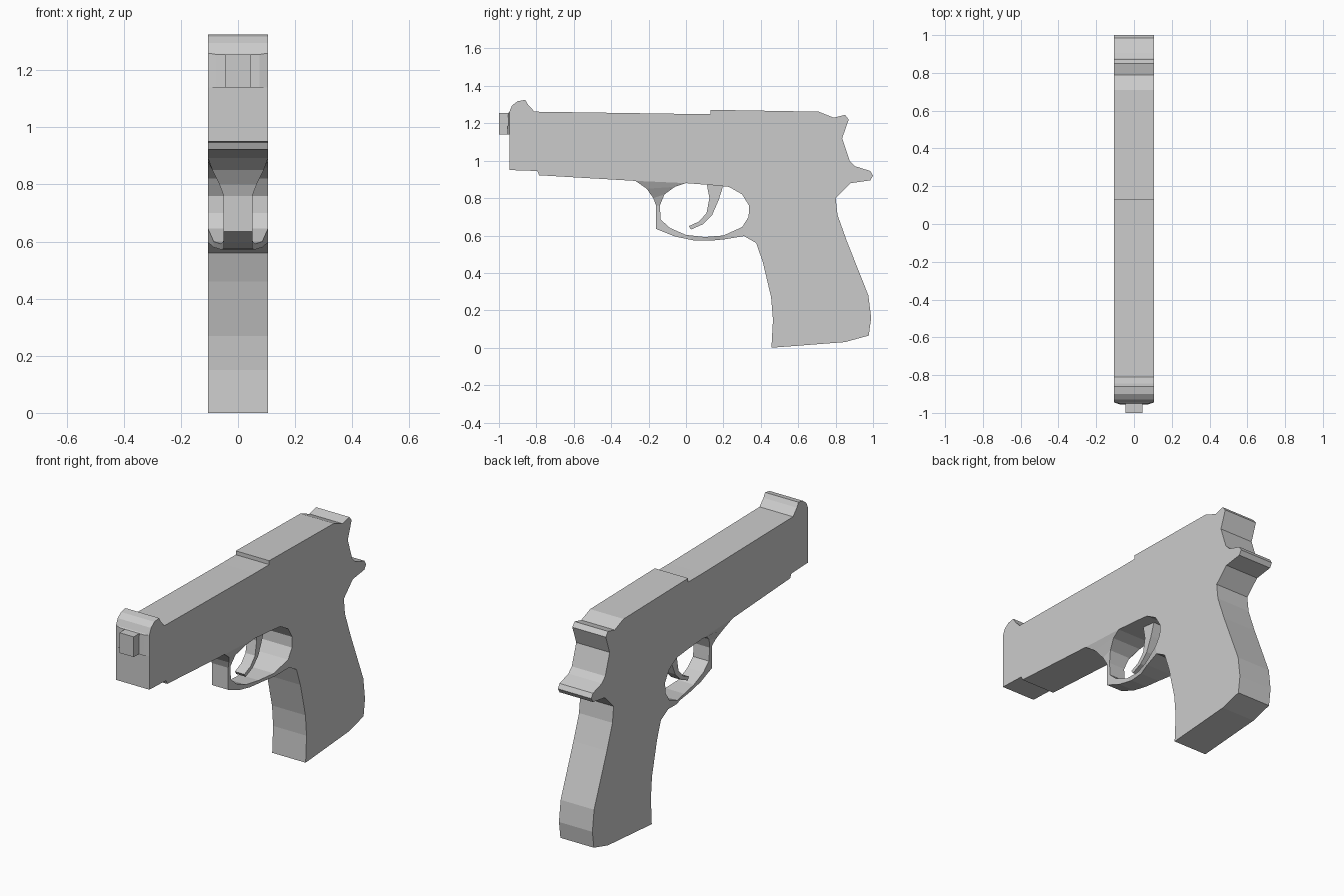
import bpy, bmesh


def finish(name, bm):
    bmesh.ops.recalc_face_normals(bm, faces=bm.faces[:])
    mesh = bpy.data.meshes.new(name)
    bm.to_mesh(mesh)
    bm.free()
    obj = bpy.data.objects.new(name, mesh)
    bpy.context.collection.objects.link(obj)
    return obj


def extrude_profile(name, points, half):
    """Side profile (y, z) extruded symmetrically across x."""
    bm = bmesh.new()
    face = bm.faces.new([bm.verts.new((-half, y, z)) for y, z in points])
    new = bmesh.ops.extrude_face_region(bm, geom=[face], use_keep_orig=True)["geom"]
    for v in new:
        if isinstance(v, bmesh.types.BMVert):
            v.co.x = half
    return finish(name, bm)


def loft(name, sections):
    """Rectangular sections (outer y, z, inner y, z, half width) joined in order."""
    bm = bmesh.new()
    rings = []
    for oy, oz, iy, iz, w in sections:
        rings.append([bm.verts.new(p) for p in
                      ((-w, oy, oz), (w, oy, oz), (w, iy, iz), (-w, iy, iz))])
    for a, b in zip(rings, rings[1:]):
        for i in range(4):
            j = (i + 1) % 4
            bm.faces.new((a[i], a[j], b[j], b[i]))
    bm.faces.new(rings[0])
    bm.faces.new(rings[-1])
    return finish(name, bm)


# Slide, frame and grip in one full-width profile
top = [(-0.945, 0.95), (-0.945, 1.26), (-0.93, 1.295), (-0.90, 1.318),
       (-0.86, 1.325), (-0.845, 1.30), (-0.81, 1.262), (0.0, 1.25),
       (0.13, 1.25), (0.13, 1.272), (0.71, 1.262)]
rear = [(0.79, 1.23), (0.85, 1.245), (0.87, 1.22), (0.835, 1.12),
        (0.875, 1.0), (0.905, 0.97), (0.985, 0.945), (1.0, 0.92),
        (0.985, 0.895), (0.88, 0.88), (0.80, 0.80), (0.81, 0.71)]
grip = [(0.86, 0.57), (0.975, 0.28), (0.99, 0.16), (0.977, 0.065),
        (0.85, 0.03), (0.457, 0.0), (0.465, 0.15), (0.455, 0.27),
        (0.41, 0.46), (0.375, 0.56), (0.31, 0.597)]
under = [(0.30, 0.645), (0.335, 0.70), (0.337, 0.76), (0.30, 0.82),
         (0.23, 0.86), (0.13, 0.87), (0.0, 0.88), (-0.27, 0.892),
         (-0.785, 0.922), (-0.795, 0.945)]
extrude_profile("body", top + rear + grip + under, 0.105)

# Trigger guard, narrowing at the front and flaring into the frame
loft("trigger_guard", [
    (-0.27, 0.892, 0.0, 0.88, 0.105),
    (-0.21, 0.85, -0.06, 0.86, 0.09),
    (-0.175, 0.80, -0.115, 0.82, 0.065),
    (-0.16, 0.76, -0.14, 0.76, 0.05),
    (-0.16, 0.635, -0.135, 0.685, 0.05),
    (-0.06, 0.595, -0.085, 0.64, 0.05),
    (0.04, 0.574, 0.0, 0.603, 0.05),
    (0.13, 0.572, 0.10, 0.592, 0.06),
    (0.21, 0.580, 0.20, 0.60, 0.085),
    (0.31, 0.597, 0.30, 0.645, 0.105)])

# Curved trigger
extrude_profile("trigger", [
    (0.11, 0.88), (0.125, 0.80), (0.11, 0.72), (0.07, 0.675),
    (0.015, 0.65), (0.027, 0.632), (0.09, 0.66), (0.14, 0.71),
    (0.175, 0.79), (0.20, 0.87)], 0.03)

# Tapered collar and square muzzle
loft("muzzle_collar", [(-0.945, 1.14, -0.945, 1.26, 0.105),
                       (-0.955, 1.14, -0.95, 1.255, 0.075)])
loft("muzzle", [(-0.93, 1.14, -0.93, 1.255, 0.045),
                (-1.0, 1.14, -1.0, 1.255, 0.045)])
